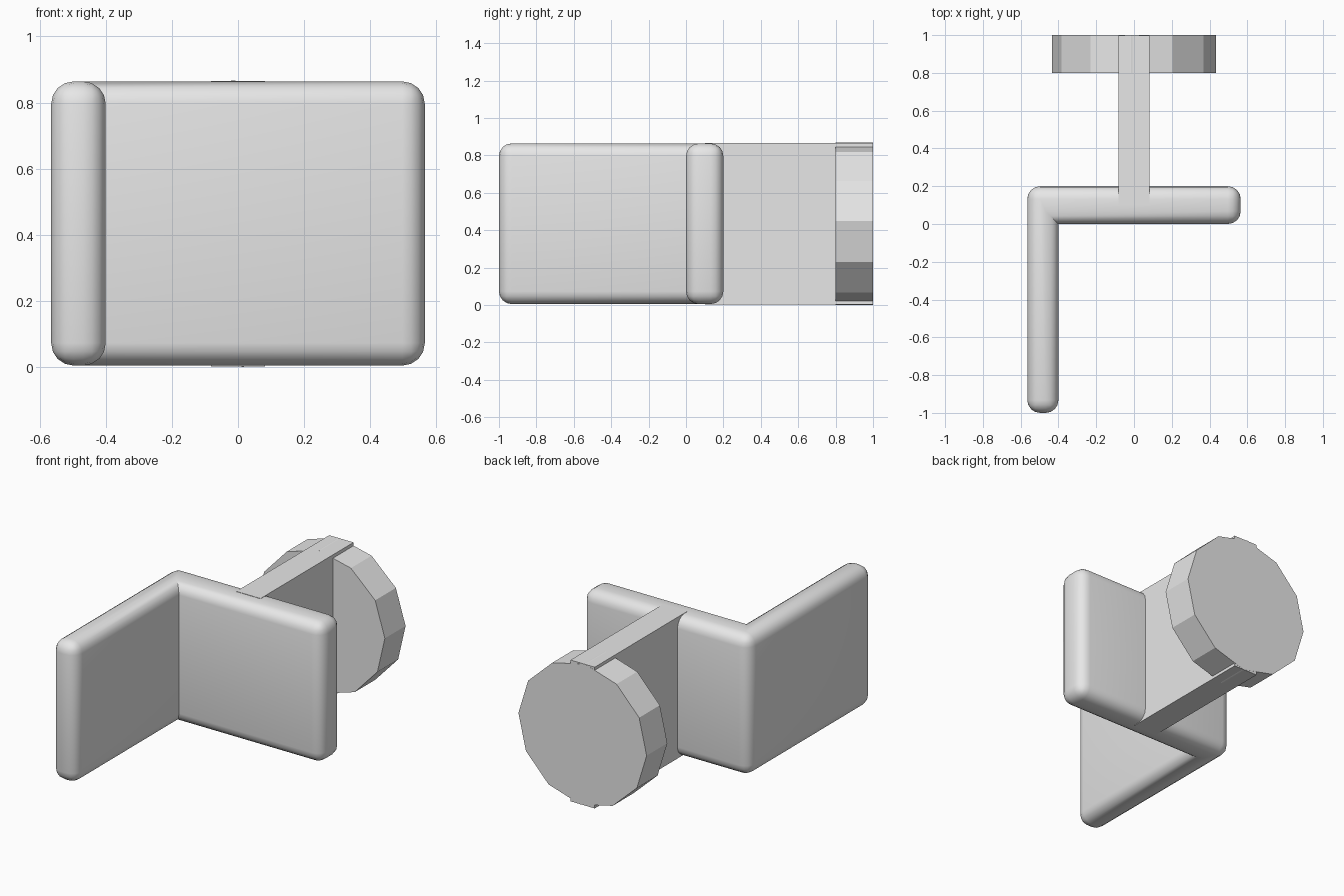
import bpy
import bmesh
from math import radians
from mathutils import Matrix

cube = bpy.data.objects.get("Cube")
if cube:
    bpy.data.objects.remove(cube, do_unlink=True)

# Single light grey finish
GREY = (0.8, 0.8, 0.8, 1.0)
grey = bpy.data.materials.new("light grey")
grey.use_nodes = True
grey.diffuse_color = GREY
grey.node_tree.nodes["Principled BSDF"].inputs["Base Color"].default_value = GREY

MID_Z = 0.434


def finish(bm, name):
    """Turn a bmesh into a named, coloured object."""
    bmesh.ops.recalc_face_normals(bm, faces=bm.faces)
    mesh = bpy.data.meshes.new(name)
    bm.to_mesh(mesh)
    bm.free()
    mesh.materials.append(grey)
    obj = bpy.data.objects.new(name, mesh)
    bpy.context.collection.objects.link(obj)
    return obj


# L-shaped bracket: extruded outline, every edge rounded but the inner corner
left, right, inner = -0.565, 0.565, -0.40
outline = [(left, -1), (inner, -1), (inner, 0), (right, 0), (right, 0.2), (left, 0.2)]
bottom, top = 0.005, 0.864
bm = bmesh.new()
base = bm.faces.new([bm.verts.new((x, y, bottom)) for x, y in outline])
ext = bmesh.ops.extrude_face_region(bm, geom=[base], use_keep_orig=True)
new_verts = [g for g in ext["geom"] if isinstance(g, bmesh.types.BMVert)]
bmesh.ops.translate(bm, verts=new_verts, vec=(0, 0, top - bottom))
bmesh.ops.recalc_face_normals(bm, faces=bm.faces)


def is_inner_corner(edge):
    return all(abs(v.co.x - inner) < 1e-4 and abs(v.co.y) < 1e-4 for v in edge.verts)


rounded = [e for e in bm.edges if not is_inner_corner(e)]
bmesh.ops.bevel(bm, geom=rounded, offset=0.068, offset_type='OFFSET',
                segments=4, profile=0.5, affect='EDGES', clamp_overlap=True)
bracket = finish(bm, "bracket")
bpy.context.view_layer.objects.active = bracket
bracket.select_set(True)
bpy.ops.object.shade_smooth_by_angle(angle=radians(35))

# Flat stem joining the bracket to the disc
bm = bmesh.new()
bmesh.ops.create_cube(bm, size=1, matrix=Matrix.Translation((0, 0.55, MID_Z))
                      @ Matrix.Diagonal((0.164, 0.898, 0.864, 1)))
finish(bm, "stem")

# Twelve-sided end disc, turned slightly about its axis
bm = bmesh.new()
bmesh.ops.create_cone(bm, cap_ends=True, segments=12, radius1=0.434, radius2=0.434,
                      depth=0.2, matrix=Matrix.Translation((0, 0.9, MID_Z))
                      @ Matrix.Rotation(radians(90), 4, 'X')
                      @ Matrix.Rotation(radians(2), 4, 'Z'))
finish(bm, "end_disc")
